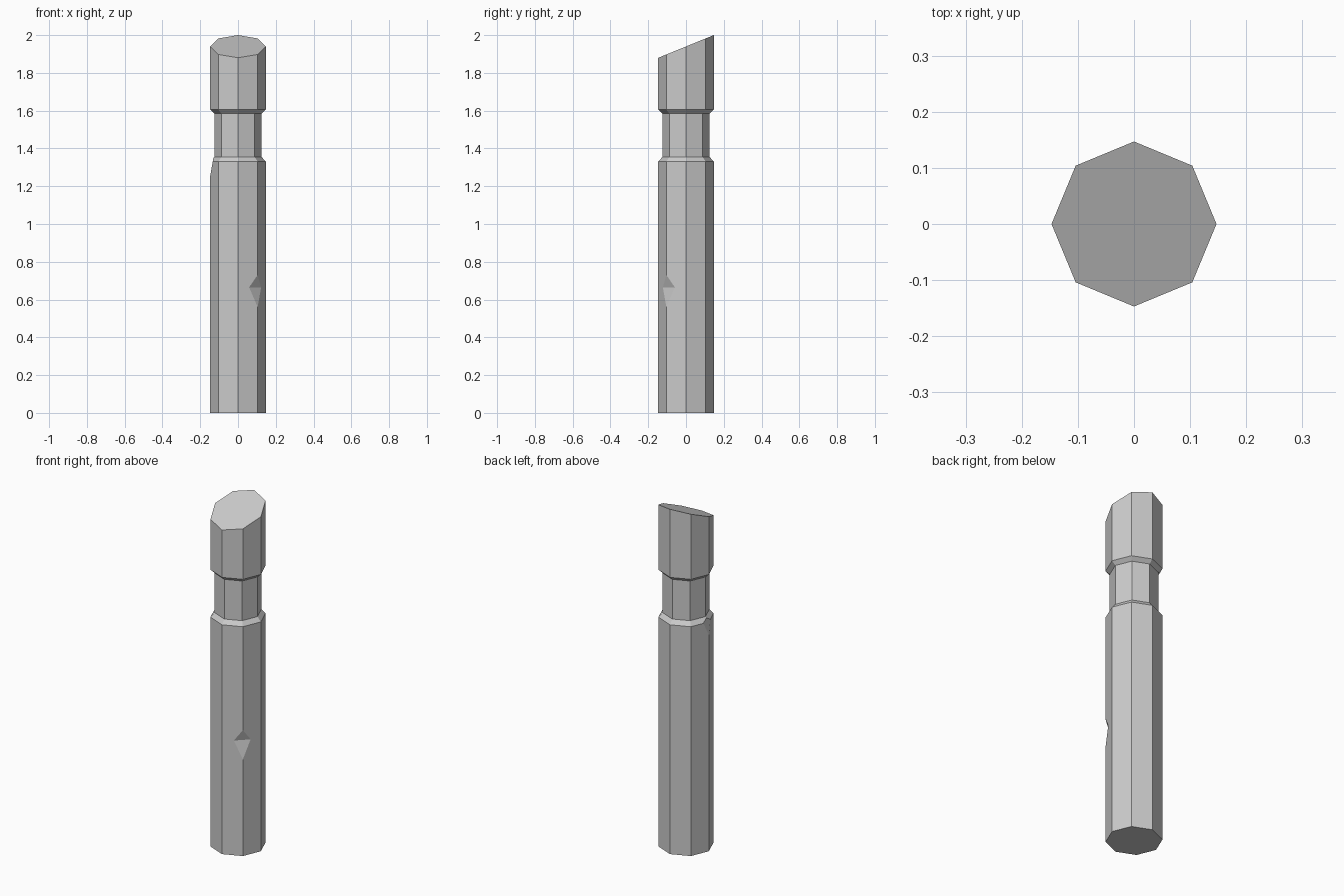
import bpy, bmesh
from math import cos, sin, radians
from mathutils import Vector

if "Cube" in bpy.data.objects:
    bpy.data.objects.remove(bpy.data.objects["Cube"])

R, NECK, SIDES = 0.147, 0.125, 8


def make_object(name, bm):
    bmesh.ops.recalc_face_normals(bm, faces=bm.faces[:])
    mesh = bpy.data.meshes.new(name)
    bm.to_mesh(mesh)
    bm.free()
    obj = bpy.data.objects.new(name, mesh)
    bpy.context.collection.objects.link(obj)
    return obj


# Octagonal post: stacked rings with a recessed neck and a slanted top
profile = [(R, 0), (R, 1.33), (NECK, 1.355), (NECK, 1.585), (R, 1.605), (R, 1.94)]
bm = bmesh.new()
rings = []
for k, (r, z) in enumerate(profile):
    slope = 0.06 / R if k == len(profile) - 1 else 0
    ring = []
    for i in range(SIDES):
        a = radians(360 / SIDES * i)
        ring.append(bm.verts.new((r * cos(a), r * sin(a), z + slope * r * sin(a))))
    rings.append(ring)
for lo, hi in zip(rings, rings[1:]):
    for i in range(SIDES):
        j = (i + 1) % SIDES
        bm.faces.new((lo[i], lo[j], hi[j], hi[i]))
bm.faces.new(rings[0][::-1])
bm.faces.new(rings[-1])
post = make_object("wooden_post", bm)


# Wedge cutter that chips a corner edge of the post
def chip(name, angle, z, up=0.065, down=0.105, depth=0.0185):
    a = radians(angle)
    out, side = Vector((cos(a), sin(a), 0)), Vector((-sin(a), cos(a), 0))
    grow = 2.0
    tri = [(R - depth, z), (R - depth + depth * grow, z + up * grow),
           (R - depth + depth * grow, z - down * grow)]
    bm = bmesh.new()
    ends = [[bm.verts.new(out * r + side * s + Vector((0, 0, h))) for r, h in tri]
            for s in (-0.1, 0.1)]
    bm.faces.new(ends[0])
    bm.faces.new(ends[1][::-1])
    for i in range(3):
        j = (i + 1) % 3
        bm.faces.new((ends[0][i], ends[0][j], ends[1][j], ends[1][i]))
    cutter = make_object(name, bm)
    cutter.hide_render = True
    cutter.display_type = 'WIRE'
    mod = post.modifiers.new(name, 'BOOLEAN')
    mod.operation = 'DIFFERENCE'
    mod.solver = 'EXACT'
    mod.object = cutter


# Chip on the front right edge, and one below the neck on the left
chip("front_chip_cutter", -45, 0.665)
chip("left_chip_cutter", 180, 1.36)
